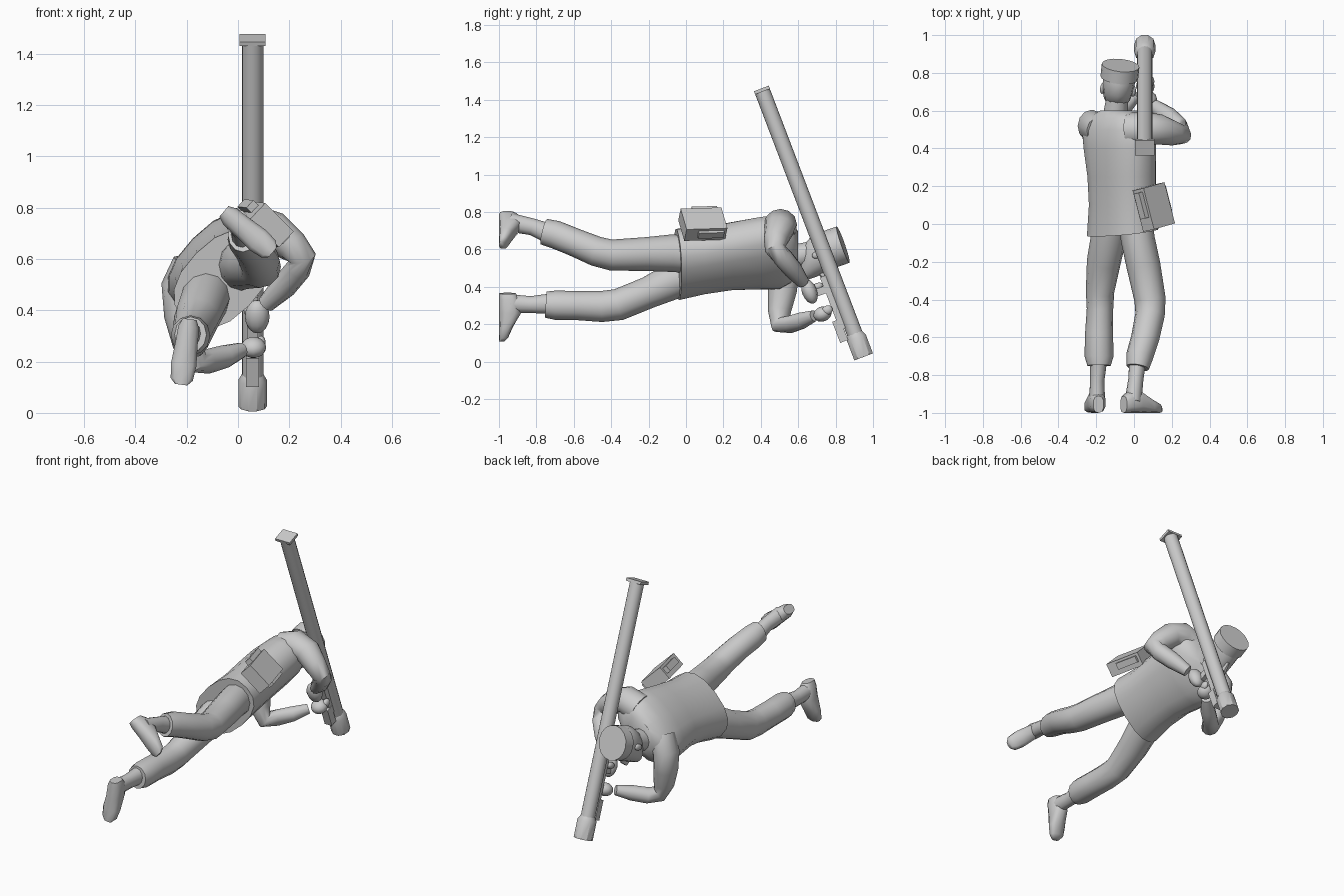
import bpy, bmesh, math
from mathutils import Vector, Matrix

grey = bpy.data.materials.new("plain_grey")
grey.diffuse_color = (0.6, 0.6, 0.6, 1)


def finish(name, bm, angle=40):
    bmesh.ops.recalc_face_normals(bm, faces=bm.faces[:])
    mesh = bpy.data.meshes.new(name)
    bm.to_mesh(mesh)
    bm.free()
    mesh.materials.append(grey)
    ob = bpy.data.objects.new(name, mesh)
    bpy.context.collection.objects.link(ob)
    bpy.ops.object.select_all(action='DESELECT')
    bpy.context.view_layer.objects.active = ob
    ob.select_set(True)
    bpy.ops.object.shade_smooth_by_angle(angle=math.radians(angle))
    return ob


def loft(name, rings, side, normal=None, sides=12, power=1.0, angle=50):
    """Skin elliptical rings (x, y, z, radius along side, radius across)."""
    bm = bmesh.new()
    pts = [Vector(r[:3]) for r in rings]
    loops = []
    for i, r in enumerate(rings):
        t = Vector(normal) if normal else pts[min(i + 1, len(pts) - 1)] - pts[max(i - 1, 0)]
        t.normalize()
        u = Vector(side)
        u = (u - t * u.dot(t)).normalized()
        v = t.cross(u)
        loop = []
        for k in range(sides):
            a = 2 * math.pi * k / sides
            c, s = math.cos(a), math.sin(a)
            c = math.copysign(abs(c) ** power, c)
            s = math.copysign(abs(s) ** power, s)
            loop.append(bm.verts.new(pts[i] + u * c * r[3] + v * s * r[4]))
        loops.append(loop)
    for a, b in zip(loops, loops[1:]):
        for k in range(sides):
            n = (k + 1) % sides
            bm.faces.new((a[k], a[n], b[n], b[k]))
    bm.faces.new(loops[0])
    bm.faces.new(loops[-1])
    return finish(name, bm, angle)


def box(name, centre, axes, size):
    """Box with its edges along three given directions."""
    bm = bmesh.new()
    bmesh.ops.create_cube(bm, size=1)
    rot = Matrix(axes).transposed()
    for v in bm.verts:
        v.co = Vector(centre) + rot @ Vector([c * s for c, s in zip(v.co, size)])
    return finish(name, bm, 20)


def ball(name, centre, axes, radii):
    bm = bmesh.new()
    bmesh.ops.create_uvsphere(bm, u_segments=12, v_segments=8, radius=1)
    rot = Matrix(axes).transposed()
    for v in bm.verts:
        v.co = Vector(centre) + rot @ Vector([c * s for c, s in zip(v.co, radii)])
    return finish(name, bm, 60)


# Jacket, rolled so the right shoulder is uppermost
ROLL = (0.7, 0, 0.714)
jacket = loft("jacket", [
    (-0.06, -0.04, 0.52, 0.215, 0.145), (-0.06, 0.10, 0.54, 0.20, 0.14),
    (-0.065, 0.25, 0.565, 0.205, 0.14), (-0.075, 0.40, 0.58, 0.225, 0.14),
    (-0.08, 0.50, 0.585, 0.235, 0.135), (-0.08, 0.56, 0.59, 0.20, 0.115),
    (-0.08, 0.60, 0.595, 0.10, 0.09)], ROLL, (0, 1, 0), 16, 0.85)
# Slanted hem, longer at the back
for v in jacket.data.vertices:
    if v.co.y < 0:
        v.co.y += -0.08 * (v.co.z - 0.52) + 0.12 * (v.co.x + 0.06) - 0.005

# Trousers
loft("right_trouser_leg", [
    (0.0, 0.08, 0.57, 0.09, 0.10), (0.02, -0.08, 0.58, 0.09, 0.10),
    (0.05, -0.22, 0.575, 0.09, 0.09), (0.085, -0.40, 0.57, 0.083, 0.083),
    (0.085, -0.48, 0.59, 0.078, 0.08), (0.06, -0.60, 0.64, 0.075, 0.075),
    (0.03, -0.70, 0.68, 0.072, 0.075), (0.02, -0.76, 0.695, 0.06, 0.07)], (1, 0, 0))
loft("left_trouser_leg", [
    (-0.11, 0.08, 0.48, 0.09, 0.10), (-0.13, -0.05, 0.44, 0.095, 0.10),
    (-0.16, -0.20, 0.37, 0.09, 0.085), (-0.18, -0.36, 0.305, 0.075, 0.085),
    (-0.18, -0.45, 0.295, 0.07, 0.083), (-0.185, -0.58, 0.30, 0.074, 0.078),
    (-0.185, -0.70, 0.302, 0.077, 0.078), (-0.185, -0.75, 0.305, 0.062, 0.07)], (1, 0, 0))

# Boots: ankle shafts and flat-soled feet
loft("right_ankle", [(0.02, -0.72, 0.68, 0.045, 0.055), (0.01, -0.82, 0.72, 0.04, 0.045),
                     (-0.005, -0.94, 0.745, 0.045, 0.05)], (1, 0, 0))
loft("left_ankle", [(-0.187, -0.72, 0.31, 0.045, 0.055), (-0.195, -0.83, 0.305, 0.038, 0.045),
                    (-0.195, -0.94, 0.31, 0.042, 0.05)], (1, 0, 0))


def foot(name, heel, toe):
    rings = []
    for t, top, w in ((0, 0.09, 0.028), (0.12, 0.11, 0.042), (0.4, 0.12, 0.046),
                      (0.7, 0.075, 0.052), (0.92, 0.05, 0.045), (1, 0.03, 0.025)):
        p = Vector(heel).lerp(Vector(toe), t)
        rings.append((p.x, -1 + top / 2, p.z, top / 2, w))
    loft(name, rings, (0, 1, 0), Vector(toe) - Vector(heel), 10, 0.75)


foot("right_boot", (-0.055, 0, 0.785), (0.135, 0, 0.625))
foot("left_boot", (-0.188, 0, 0.365), (-0.222, 0, 0.11))

# Sleeves
loft("right_sleeve", [
    (-0.02, 0.50, 0.70, 0.09, 0.09), (0.06, 0.505, 0.735, 0.088, 0.082),
    (0.14, 0.50, 0.71, 0.08, 0.075), (0.21, 0.48, 0.65, 0.065, 0.065),
    (0.25, 0.475, 0.605, 0.055, 0.055), (0.235, 0.515, 0.56, 0.055, 0.05),
    (0.18, 0.57, 0.495, 0.052, 0.05), (0.11, 0.625, 0.425, 0.035, 0.035)], (0, 1, 0))
loft("left_sleeve", [
    (-0.18, 0.50, 0.57, 0.075, 0.08), (-0.225, 0.52, 0.49, 0.085, 0.075),
    (-0.22, 0.515, 0.38, 0.078, 0.068), (-0.195, 0.50, 0.27, 0.062, 0.06),
    (-0.165, 0.505, 0.20, 0.055, 0.05), (-0.12, 0.56, 0.20, 0.045, 0.048),
    (-0.05, 0.62, 0.22, 0.044, 0.045), (0.015, 0.685, 0.245, 0.03, 0.03)], (0, 1, 0))

# Launcher directions: along the tube, across it, and underneath it
ALONG = Vector((0, 0.356, -0.934)).normalized()
ACROSS = Vector((1, 0, 0))
UNDER = Vector((0, -ALONG.z, ALONG.y)) * -1
TOP = Vector((0.057, 0.405, 1.455))
FRAME = (ACROSS, UNDER, ALONG)


def on_tube(s, under=0.0, across=0.0):
    return TOP + ALONG * s + UNDER * under + ACROSS * across


def tube(name, rings, sides):
    loft(name, [(*on_tube(s), r, r) for s, r in rings], ACROSS, ALONG, sides, 1.0, 35)


tube("launch_tube", [(0, 0.042), (1.46, 0.042)], 16)
tube("muzzle_cap", [(1.395, 0.042), (1.42, 0.056), (1.53, 0.056)], 10)
box("rear_plate", on_tube(0.003), FRAME, (0.102, 0.085, 0.018))
box("grip_stock", on_tube(1.20, 0.05), FRAME, (0.042, 0.035, 0.30))
box("battery_unit", on_tube(1.355, 0.068), FRAME, (0.05, 0.045, 0.12))
box("pistol_grip", on_tube(1.12, 0.085), FRAME, (0.03, 0.07, 0.04))

# Hands: fist plus thumb
ball("right_hand", (0.075, 0.66, 0.375), FRAME, (0.048, 0.04, 0.068))
ball("right_thumb", (0.04, 0.70, 0.40), FRAME, (0.018, 0.035, 0.02))
ball("left_hand", (0.06, 0.73, 0.255), FRAME, (0.05, 0.05, 0.04))
ball("left_thumb", (0.09, 0.755, 0.275), FRAME, (0.018, 0.03, 0.025))

# Head, neck and round cap
UP = Vector((0.1, 0.94, 0.33)).normalized()
SIDE = (Vector((1, 0, 0)) - UP * UP.x).normalized()
BACK = SIDE.cross(UP) * -1 if SIDE.cross(UP).z < 0 else SIDE.cross(UP)
HEAD = Vector((-0.085, 0.71, 0.575))


def head_ring(s, back, rx, ry):
    return (*(HEAD + UP * s + BACK * back), rx, ry)


loft("neck", [head_ring(-0.17, 0.03, 0.07, 0.07), head_ring(-0.02, 0.02, 0.055, 0.06)], SIDE, UP)
loft("head", [head_ring(-0.12, -0.075, 0.03, 0.025), head_ring(-0.10, -0.05, 0.05, 0.06),
              head_ring(-0.05, -0.015, 0.072, 0.095), head_ring(0.0, 0.0, 0.082, 0.105),
              head_ring(0.06, 0.005, 0.086, 0.105), head_ring(0.11, 0.005, 0.08, 0.09)], SIDE, UP)
loft("nose", [head_ring(0.03, -0.10, 0.008, 0.012), head_ring(-0.025, -0.108, 0.018, 0.024),
              head_ring(-0.035, -0.10, 0.012, 0.012)], SIDE, UP, 6)
for sx, label in ((-1, "left_ear"), (1, "right_ear")):
    ball(label, HEAD + SIDE * 0.083 * sx, (SIDE, BACK, UP), (0.012, 0.02, 0.03))
loft("round_cap", [head_ring(0.07, 0.005, 0.1, 0.103), head_ring(0.14, 0.005, 0.1, 0.103)],
     SIDE, UP, 16, 1.0, 35)

# Hip pouch with a strapped inner block
LONG = Vector((-0.25, 0.97, 0.03)).normalized()
OUT = Vector((0.7, 0, 0.7))
OUT = (OUT - LONG * OUT.dot(LONG)).normalized()
DROP = LONG.cross(OUT)
box("hip_pouch", (0.105, 0.09, 0.735), (LONG, OUT, DROP), (0.225, 0.085, 0.16))
box("pouch_strap_block", (0.10, 0.115, 0.745), (LONG, OUT, DROP), (0.14, 0.04, 0.205))
